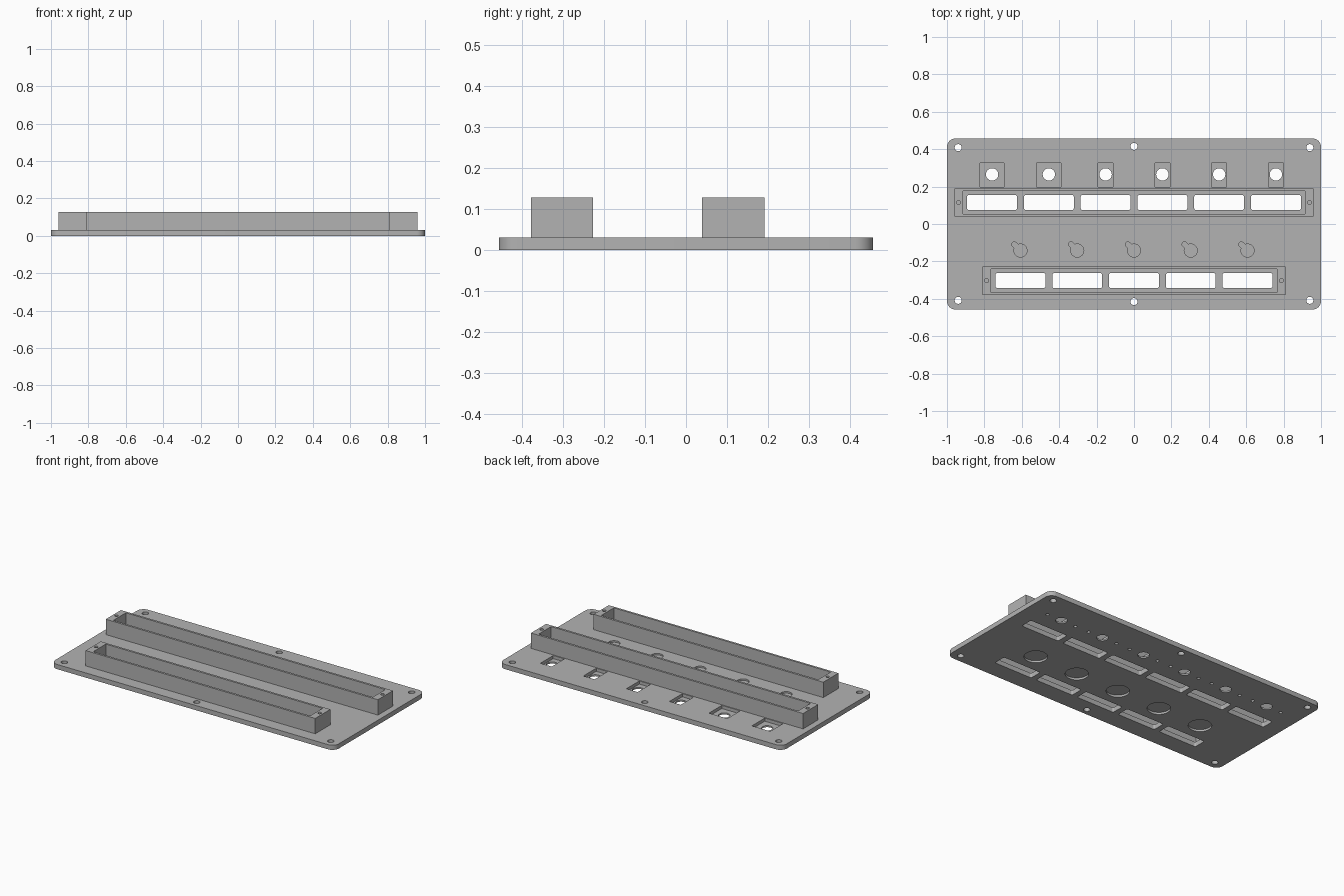
import bpy, bmesh
from math import cos, sin, pi, radians

if "Cube" in bpy.data.objects:
    bpy.data.objects.remove(bpy.data.objects["Cube"])

# One plain grey for everything
grey = bpy.data.materials.new("plain grey")
grey.use_nodes = True
grey.diffuse_color = (0.45, 0.45, 0.45, 1)
grey.node_tree.nodes["Principled BSDF"].inputs["Base Color"].default_value = (0.45, 0.45, 0.45, 1)

PITCH = 0.3035
TOP = 0.03
RAIL_TOP = 0.128


def arc(x, y, r, start, end, n):
    return [(x + r * cos(start + (end - start) * i / n),
             y + r * sin(start + (end - start) * i / n)) for i in range(n + 1)]


def circle(x, y, r, n=32):
    return arc(x, y, r, 0, 2 * pi, n)[:-1]


def rect(x, y, w, d, r=0.0):
    hx, hy = w / 2 - r, d / 2 - r
    corners = [(1, 1), (-1, 1), (-1, -1), (1, -1)]
    if not r:
        return [(x + sx * hx, y + sy * hy) for sx, sy in corners]
    pts = []
    for i, (sx, sy) in enumerate(corners):
        pts += arc(x + sx * hx, y + sy * hy, r, i * pi / 2, (i + 1) * pi / 2, 8)
    return pts


def keyhole(x, y):
    # Round hole with a narrow slot pointing to the back right
    r, half, a = 0.035, 0.4, radians(135)
    w = r * sin(half)
    ex, ey = x + 0.047 * cos(a), y + 0.047 * sin(a)
    return (arc(x, y, r, a + half, a + 2 * pi - half, 28)
            + arc(ex, ey, w, a - pi / 2, a + pi / 2, 8))


def prisms(name, parts):
    """Object made of upright prisms, each (outline, bottom, top)."""
    bm = bmesh.new()
    for outline, z0, z1 in parts:
        low = [bm.verts.new((x, y, z0)) for x, y in outline]
        high = [bm.verts.new((x, y, z1)) for x, y in outline]
        bm.faces.new(low[::-1])
        bm.faces.new(high)
        n = len(low)
        for i in range(n):
            j = (i + 1) % n
            bm.faces.new((low[i], low[j], high[j], high[i]))
    mesh = bpy.data.meshes.new(name)
    bm.to_mesh(mesh)
    bm.free()
    mesh.materials.append(grey)
    obj = bpy.data.objects.new(name, mesh)
    bpy.context.collection.objects.link(obj)
    return obj


def cut(obj, parts):
    cutter = prisms("cutter", parts)
    cutter.hide_render = True
    mod = obj.modifiers.new("cut", 'BOOLEAN')
    mod.operation = 'DIFFERENCE'
    mod.solver = 'EXACT'
    mod.object = cutter
    bpy.ops.object.select_all(action='DESELECT')
    bpy.context.view_layer.objects.active = obj
    obj.select_set(True)
    bpy.ops.object.modifier_apply(modifier=mod.name)
    bpy.data.objects.remove(cutter)


def smooth(obj):
    bpy.ops.object.select_all(action='DESELECT')
    bpy.context.view_layer.objects.active = obj
    obj.select_set(True)
    bpy.ops.object.shade_smooth_by_angle(angle=radians(30))


def row(count):
    return [(i - (count - 1) / 2) * PITCH for i in range(count)]


# Base plate with rounded corners
plate = prisms("base_plate", [(rect(0, 0, 2, 0.914, 0.045), 0, TOP)])

# Shallow recesses: square pockets and keyholes on top, round ones underneath
recesses = []
for i, x in enumerate(row(6)):
    recesses.append((rect(x, 0.262, 0.13 if i < 2 else 0.08, 0.13), 0.01, 0.1))
    for side in (-1, 1):
        recesses.append((circle(x + side * 0.103, 0.265, 0.01, 16), -0.1, 0.018))
for x in row(5):
    recesses.append((keyhole(x, -0.142), 0.02, 0.1))
    recesses.append((circle(x, -0.142, 0.067, 48), -0.1, 0.013))
cut(plate, recesses)

# Through holes: mounting holes, pocket holes and windows
through = [circle(x, 0.265, 0.033) for x in row(6)]
for sy in (-1, 1):
    through += [circle(x, sy * y, 0.019, 24)
                for x, y in ((-0.94, 0.408), (0, 0.415), (0.94, 0.408))]
RAILS = (("back_rail", 6, 0.96, 0.115), ("front_rail", 5, 0.81, -0.3025))
for name, count, half, y in RAILS:
    through += [rect(x, y, 0.267, 0.08, 0.01) for x in row(count)]
cut(plate, [(outline, -0.1, 0.1) for outline in through])
smooth(plate)

# Hollow rails around the windows, with a screw hole in each end block
for name, count, half, y in RAILS:
    rail = prisms(name, [(rect(0, y, half * 2, 0.152), TOP, RAIL_TOP)])
    cavity = [(rect(0, y, (half - 0.045) * 2, 0.125), 0, 0.2)]
    screws = [(circle(s * (half - 0.022), y, 0.011, 20), 0.06, 0.2) for s in (-1, 1)]
    cut(rail, cavity + screws)
    smooth(rail)
